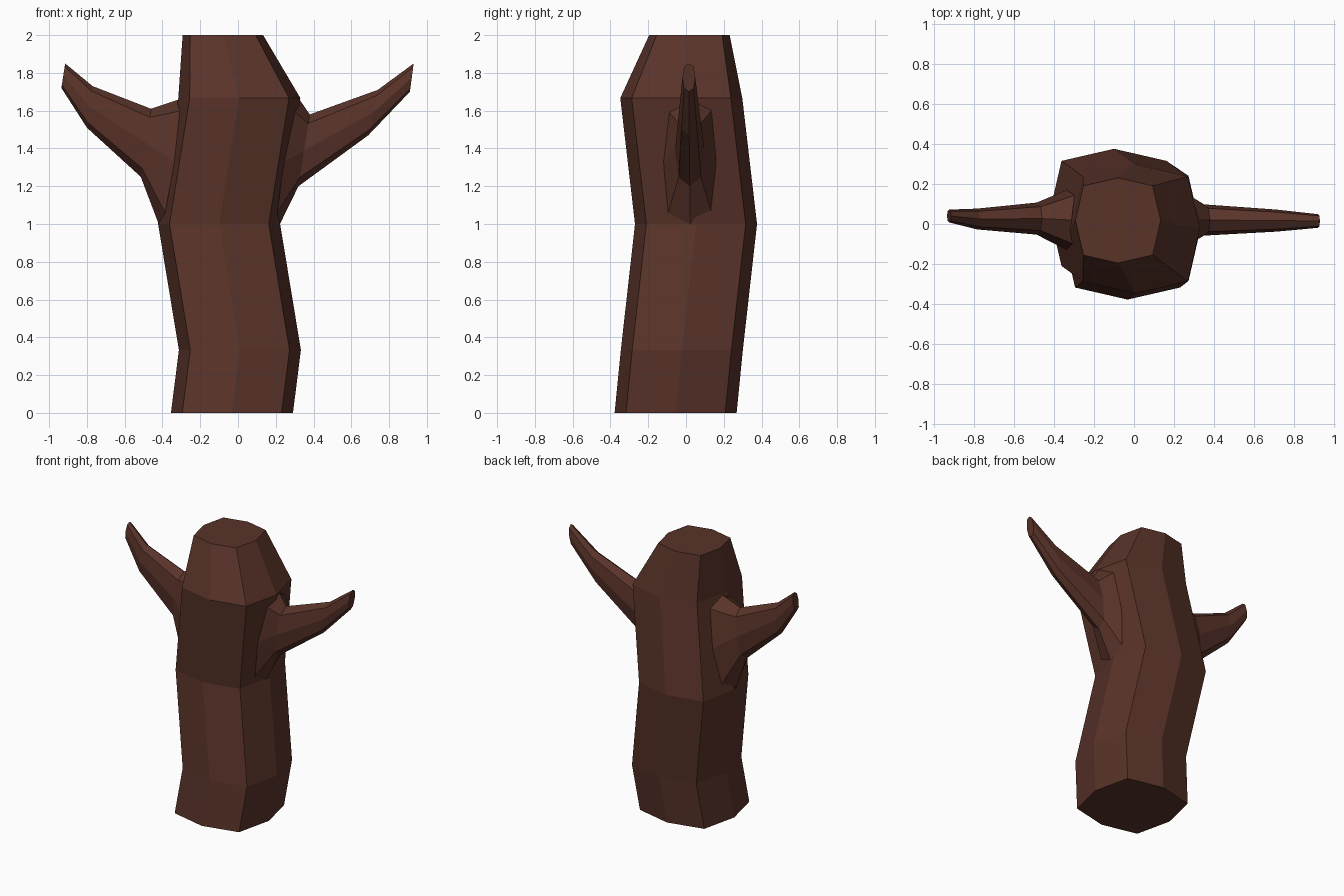
import bpy, bmesh, math
from mathutils import Vector

if "Cube" in bpy.data.objects:
    bpy.data.objects.remove(bpy.data.objects["Cube"])

bark = bpy.data.materials.new("bark")
bark.diffuse_color = (0.10, 0.033, 0.022, 1)
bark.use_nodes = True
bark.node_tree.nodes["Principled BSDF"].inputs["Base Color"].default_value = bark.diffuse_color


def loft(name, rings, cap_start=True):
    """Skin a list of equal-sized point rings and cap the ends."""
    bm = bmesh.new()
    loops = [[bm.verts.new(p) for p in ring] for ring in rings]
    n = len(loops[0])
    for a, b in zip(loops, loops[1:]):
        for i in range(n):
            j = (i + 1) % n
            bm.faces.new((a[i], a[j], b[j], b[i]))
    bm.faces.new(loops[-1])
    if cap_start:
        bm.faces.new(loops[0][::-1])
    bmesh.ops.recalc_face_normals(bm, faces=bm.faces)
    mesh = bpy.data.meshes.new(name)
    bm.to_mesh(mesh)
    bm.free()
    mesh.materials.append(bark)
    obj = bpy.data.objects.new(name, mesh)
    bpy.context.collection.objects.link(obj)
    return obj


def trunk_ring(x, y, z, half):
    """Rounded square with eight corners."""
    pts = []
    for i in range(8):
        a = i * math.pi / 4
        r = half * (1.15 if i % 2 else 1.0)
        pts.append((x + r * math.cos(a), y + r * math.sin(a), z))
    return pts


def branch_ring(top, bottom, y, half, k=0.75, sag=0.0):
    """Eight-sided ring spanning top to bottom (x, z), half wide in y."""
    t = Vector((top[0], y, top[1]))
    b = Vector((bottom[0], y, bottom[1]))
    mid, up = (t + b) / 2, (t - b) / 2
    side = Vector((0, half, 0))
    back = Vector((-math.copysign(sag, top[0]), 0, 0))
    pattern = [(1, 0), (k, k), (0, 1), (-k, k), (-1, 0), (-k, -k), (0, -1), (k, -k)]
    return [mid + up * u + side * s + back * abs(s) for u, s in pattern]


# bent trunk, narrowing at the cut top
loft("trunk", [
    trunk_ring(-0.032, -0.055, 0.0, 0.323),
    trunk_ring(0.01, -0.022, 0.333, 0.323),
    trunk_ring(-0.10, 0.053, 1.0, 0.323),
    trunk_ring(0.007, -0.025, 1.667, 0.323),
    trunk_ring(-0.08, 0.018, 2.0, 0.213),
])

# right branch, flared out of the trunk
loft("right_branch", [
    branch_ring((0.325, 1.66), (0.222, 1.0), 0.02, 0.14, 0.82, 0.03),
    branch_ring((0.38, 1.58), (0.32, 1.20), 0.02, 0.078),
    branch_ring((0.74, 1.71), (0.69, 1.47), 0.017, 0.055),
    branch_ring((0.93, 1.85), (0.91, 1.70), 0.015, 0.034),
], False)

# left branch
loft("left_branch", [
    branch_ring((-0.312, 1.66), (-0.42, 1.0), 0.02, 0.15, 0.82, 0.03),
    branch_ring((-0.46, 1.61), (-0.515, 1.25), 0.027, 0.08),
    branch_ring((-0.77, 1.73), (-0.80, 1.51), 0.025, 0.052),
    branch_ring((-0.915, 1.85), (-0.935, 1.72), 0.04, 0.032),
], False)
